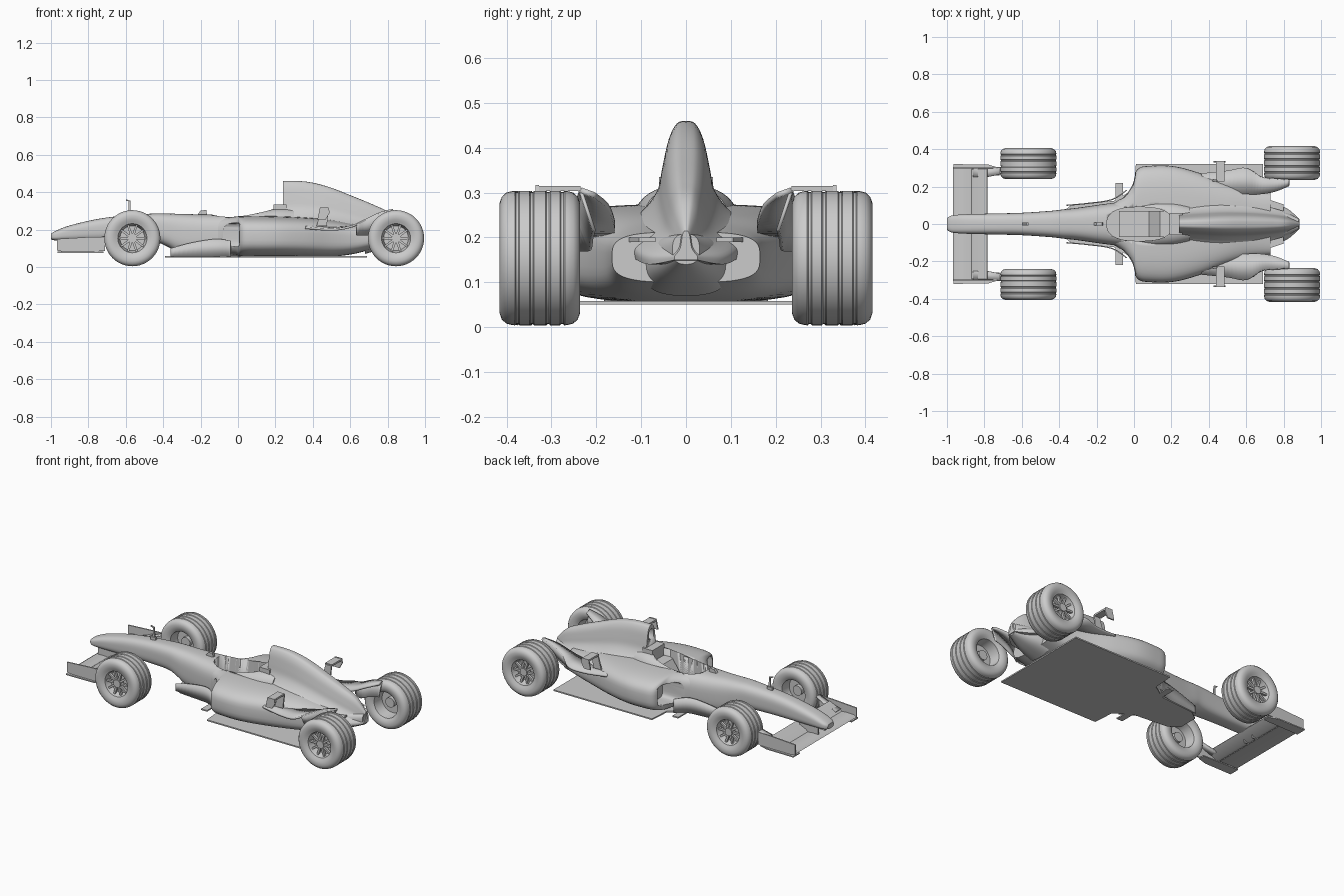
import bpy, bmesh
from math import sin, cos, pi, copysign

if "Cube" in bpy.data.objects:
    bpy.data.objects.remove(bpy.data.objects["Cube"])


def finish(name, bm):
    bmesh.ops.recalc_face_normals(bm, faces=bm.faces[:])
    me = bpy.data.meshes.new(name)
    bm.to_mesh(me)
    bm.free()
    ob = bpy.data.objects.new(name, me)
    bpy.context.collection.objects.link(ob)
    return ob


def rings_mesh(name, rings):
    bm = bmesh.new()
    rows = [[bm.verts.new(p) for p in r] for r in rings]
    n = len(rows[0])
    for a, b in zip(rows, rows[1:]):
        for i in range(n):
            j = (i + 1) % n
            bm.faces.new((a[i], a[j], b[j], b[i]))
    bm.faces.new(rows[0][::-1])
    bm.faces.new(rows[-1])
    return finish(name, bm)


def smooth(pts, sub):
    # Catmull-Rom curve through tuples of any size
    out = []
    for i in range(len(pts) - 1):
        p0, p1, p2 = pts[max(i - 1, 0)], pts[i], pts[i + 1]
        p3 = pts[min(i + 2, len(pts) - 1)]
        for k in range(sub):
            t = k / sub
            out.append(tuple(
                b + .5 * t * (c - a + t * (2 * a - 5 * b + 4 * c - d + t * (3 * (b - c) + d - a)))
                for a, b, c, d in zip(p0, p1, p2, p3)))
    return out + [tuple(pts[-1])]


def oval(power, n=48):
    f = lambda v: copysign(abs(v) ** (2 / power), v)
    return [(f(cos(2 * pi * (i + .5) / n)), .5 + .5 * f(sin(2 * pi * (i + .5) / n))) for i in range(n)]


def loft(name, section, stations, sub=6):
    # stations: x, half width, bottom z, top z
    return rings_mesh(name, [[(x, u * w, a + v * (b - a)) for u, v in section]
                             for x, w, a, b in smooth(stations, sub)])


def prism(name, axis, pts, a, b):
    put = {'x': lambda p, d: (d, p[0], p[1]), 'y': lambda p, d: (p[0], d, p[1]),
           'z': lambda p, d: (p[0], p[1], d)}[axis]
    return rings_mesh(name, [[put(p, d) for p in pts] for d in (a, b)])


def box(name, x0, x1, y0, y1, z0, z1):
    return prism(name, 'z', [(x0, y0), (x1, y0), (x1, y1), (x0, y1)], z0, z1)


def sheet(name, pairs, thick):
    bm = bmesh.new()
    rows = [(bm.verts.new(p[:3]), bm.verts.new(p[3:])) for p in pairs]
    for a, b in zip(rows, rows[1:]):
        bm.faces.new((a[0], a[1], b[1], b[0]))
    ob = finish(name, bm)
    m = ob.modifiers.new("thickness", 'SOLIDIFY')
    m.thickness, m.offset = thick, 0
    return ob


def cut(ob, cutter):
    m = ob.modifiers.new("cut", 'BOOLEAN')
    m.operation, m.solver, m.object = 'DIFFERENCE', 'EXACT', cutter
    cutter.hide_render = True
    cutter.display_type = 'WIRE'


# Nose and driver tub
tub = loft("nose_and_tub", oval(3), [
    (-1, .03, .148, .178), (-.975, .045, .142, .193), (-.9, .052, .14, .222), (-.75, .056, .14, .257),
    (-.6, .06, .14, .276), (-.45, .07, .135, .286), (-.38, .078, .11, .286), (-.3, .087, .07, .284),
    (-.15, .108, .056, .281), (0, .125, .055, .287), (.12, .127, .055, .305), (.22, .118, .055, .315),
    (.3, .1, .06, .31)])

# Side pods
pods = loft("side_pods", oval(3.4), [
    (-.13, .1, .08, .262), (-.06, .145, .07, .268), (-.01, .215, .062, .272), (.02, .295, .058, .273),
    (.1, .312, .056, .274), (.22, .308, .056, .272), (.36, .27, .056, .265), (.5, .215, .056, .252),
    (.62, .18, .07, .23), (.73, .165, .1, .212)])

# Engine cover with tall air box
half = smooth([(0, 1), (.17, .98), (.31, .86), (.4, .65), (.48, .45), (.68, .29), (1, .14), (1, 0)], 4)
bell = half + [(-u, v) for u, v in half[:0:-1]]
cover = loft("engine_cover", bell, [
    (.24, .105, .2, .46), (.36, .122, .2, .457), (.48, .135, .19, .43), (.62, .13, .17, .376),
    (.74, .11, .15, .326), (.82, .08, .14, .285), (.885, .025, .15, .215)])
tail = loft("gearbox_tail", oval(2.6), [(.68, .1, .07, .2), (.78, .075, .1, .21), (.88, .03, .14, .208)])

# Cockpit, air box and radiator openings
cockpit = prism("cockpit_cutter", 'z', [(.03 + .175 * u, .09 * (2 * v - 1)) for u, v in oval(2.6)], .13, .5)
airbox = prism("airbox_cutter", 'x', [(.024 * u, .37 + .065 * v) for u, v in oval(2.4, 24)], .2, .33)
cut(tub, cockpit)
cut(pods, cockpit)
cut(cover, airbox)
for s in (1, -1):
    cut(pods, prism("intake_cutter", 'x', [(s * .2 + .07 * u, .11 + .125 * v) for u, v in oval(5, 32)], -.15, .07))
box("headrest", .19, .26, -.06, .06, .14, .335)
prism("seat", 'y', [(-.08, .12), (.21, .12), (.21, .27), (.14, .25), (.08, .16), (-.08, .15)], -.07, .07)

# Flat floor with narrow front tray
side = [(-.39, .06), (-.33, .105), (-.1, .125), (-.1, .22), (-.06, .22), (-.06, .15),
        (.0, .19), (.01, .322), (.69, .322)]
prism("floor", 'z', side + [(x, -y) for x, y in side[::-1]], .05, .058)

# Front wing planes
prism("front_wing_main", 'y', [(-.968, .092), (-.95, .104), (-.9, .106), (-.85, .1), (-.85, .096), (-.92, .085)], -.305, .305)
prism("front_wing_flap", 'y', [(-.87, .105), (-.85, .118), (-.785, .148), (-.782, .143), (-.84, .106)], -.295, .295)


def wheel(name, cx, cy, s, h):
    # Grooved tyre and dished rim turned around the axle
    prof = [(.001, .4), (.066, .4), (.078, .86), (.088, .9), (.1, .97), (.122, 1), (.137, .94), (.146, .83), (.149, .7)]
    for g in (.56, .2, -.2, -.56):
        prof += [(.15, g + .06), (.147, g + .03), (.147, g - .03), (.15, g - .06)]
    prof += [(.149, -.7), (.146, -.83), (.137, -.94), (.122, -1), (.1, -.97), (.088, -.9), (.08, -.85),
             (.072, -.1), (.001, -.1)]
    n = 48
    rings_mesh(name + "_tyre", [[(cx + r * cos(2 * pi * i / n), cy + s * h * t, .154 + r * sin(2 * pi * i / n))
                                 for i in range(n)] for r, t in prof])
    # Spokes and hub
    for k in range(10):
        a = 2 * pi * k / 10
        pts = [(.015, -.007), (.078, -.005), (.078, .005), (.015, .007)]
        prism(name + "_spoke", 'y', [(cx + u * cos(a) - v * sin(a), .154 + u * sin(a) + v * cos(a)) for u, v in pts],
              cy + s * h * .55, cy + s * h * .72)
    for part, r, t in (("_hub", .024, .8), ("_inner_hub", .03, -.4)):
        prism(name + part, 'y', [(cx + r * cos(pi * i / 10), .154 + r * sin(pi * i / 10)) for i in range(20)],
              cy + s * h * .1, cy + s * h * t)


for s in (1, -1):
    tag = "left" if s > 0 else "right"
    wheel("front_wheel_" + tag, -.565, s * .323, s, .083)
    wheel("rear_wheel_" + tag, .845, s * .326, s, .09)

    # Front wing end plate, foot plate, small upper fin and nose pylon
    prism("end_plate", 'y', [(-.968, .088), (-.9, .076), (-.71, .086), (-.71, .162), (-.8, .16), (-.968, .15)],
          s * .298, s * .306)
    prism("foot_plate", 'z', [(-.965, s * .255), (-.965, s * .32), (-.78, s * .318), (-.72, s * .3), (-.72, s * .26)],
          .076, .083)
    sheet("end_plate_fin", [(-.86, s * .25, .115, -.86, s * .3, .115), (-.79, s * .25, .135, -.79, s * .3, .135),
                            (-.715, s * .265, .165, -.715, s * .302, .165)], .006)
    prism("wing_pylon", 'y', [(-.94, .1), (-.83, .1), (-.8, .16), (-.94, .16)], s * .03, s * .038)

    # Flip-up panel sweeping up inside the rear wheel
    path = smooth([(.36, .2, .225, .27, .21), (.5, .17, .21, .285, .2), (.6, .16, .215, .3, .215),
                   (.68, .16, .235, .25, .25), (.76, .175, .27, .24, .288), (.83, .205, .295, .235, .306)], 5)
    sheet("rear_flip_up", [(x, s * a, z, x, s * b, w) for x, a, z, b, w in path], .012)
    sheet("flip_up_wall", [(x, s * b, w, x, s * (b - .03), max(.17, w - .09))
                           for x, a, z, b, w in path if x > .62], .008)
    # Winglet on the side pod
    box("winglet_plate", .438, .485, s * .235, s * .335, .304, .315)
    prism("winglet_tip", 'y', [(.425, .255), (.47, .255), (.49, .29), (.485, .317), (.438, .317)], s * .328, s * .336)
    prism("winglet_mast", 'y', [(.42, .22), (.475, .22), (.485, .31), (.445, .31)], s * .228, s * .237)
    # Rear vane
    prism("rear_vane", 'z', [(.69, s * .14), (.8, s * .105), (.8, s * .068), (.69, s * .1)], .19, .2)

    # Curved deflector beside the tub
    bb = smooth([(-.36, .1, .1), (-.25, .11, .13), (-.12, .13, .15), (-.04, .18, .14)], 5)
    sheet("side_deflector", [(x, s * y, .055, x, s * y, z) for x, y, z in bb], .006)

# Antenna and nose-top sensor
prism("antenna", 'y', [(-.588, .27), (-.572, .27), (-.576, .355), (-.6, .362), (-.6, .355), (-.584, .35)], -.004, .004)
box("antenna_foot", -.6, -.565, -.008, .008, .27, .295)
prism("cockpit_sensor", 'y', [(-.22, .275), (-.165, .275), (-.17, .305), (-.2, .302)], -.009, .009)

# Smooth shading that keeps edges sharp
bpy.ops.object.select_all(action='DESELECT')
for ob in bpy.context.scene.objects:
    ob.select_set(True)
    bpy.context.view_layer.objects.active = ob
bpy.ops.object.shade_smooth_by_angle(angle=.6)
